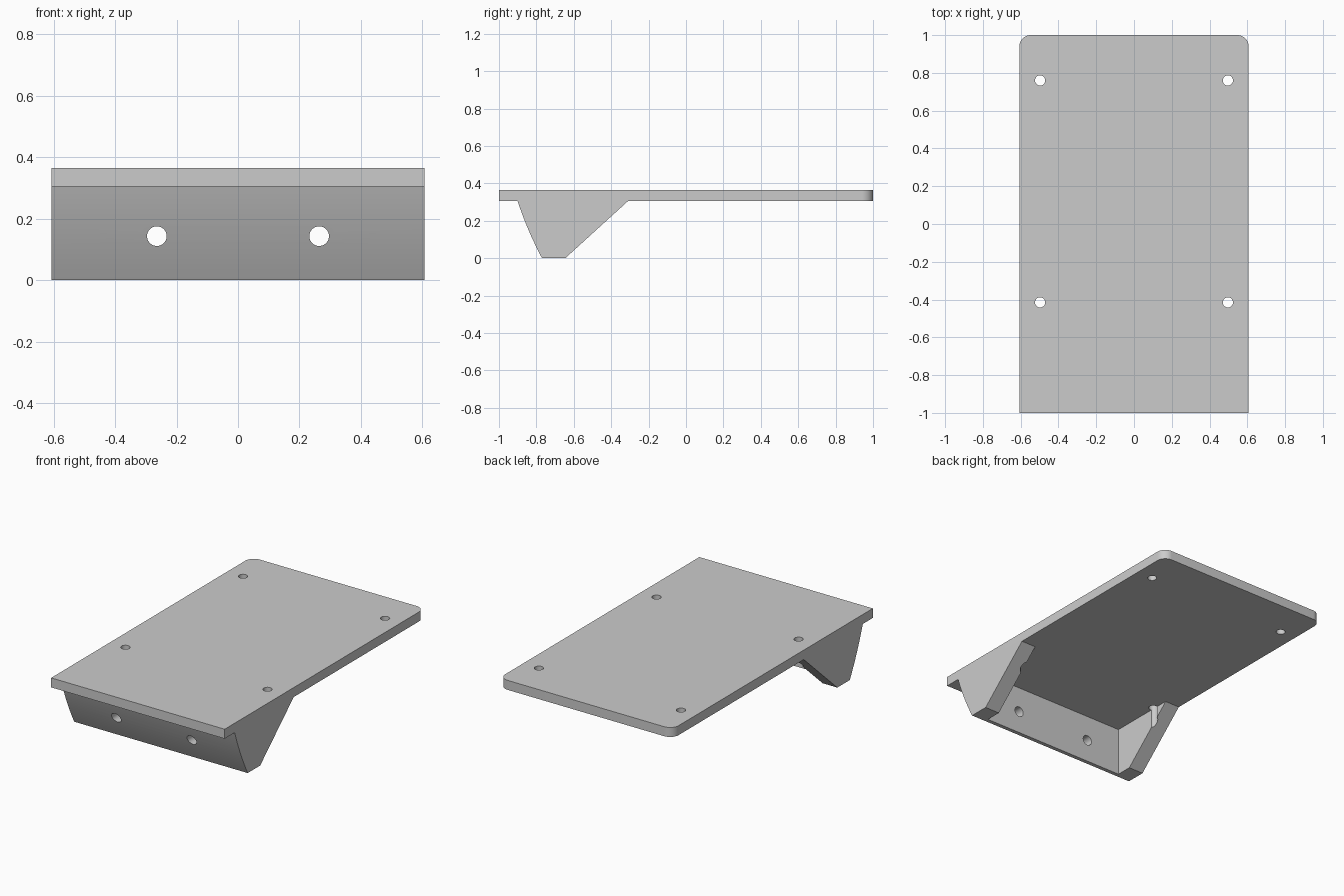
import bpy, bmesh, math

if "Cube" in bpy.data.objects:
    bpy.data.objects.remove(bpy.data.objects["Cube"])

HALF_W = 0.607            # half width of plate and bracket
Z0, Z1 = 0.305, 0.365     # underside and top of plate


def prism(name, pts, to_a, to_b):
    """Extrude a 2D outline between two mappings into 3D."""
    bm = bmesh.new()
    a = [bm.verts.new(to_a(p)) for p in pts]
    b = [bm.verts.new(to_b(p)) for p in pts]
    n = len(pts)
    bm.faces.new(a)
    bm.faces.new(b[::-1])
    for i in range(n):
        j = (i + 1) % n
        bm.faces.new((a[j], a[i], b[i], b[j]))
    bmesh.ops.recalc_face_normals(bm, faces=bm.faces)
    mesh = bpy.data.meshes.new(name)
    bm.to_mesh(mesh)
    bm.free()
    ob = bpy.data.objects.new(name, mesh)
    bpy.context.collection.objects.link(ob)
    return ob


def along_x(name, pts, x0, x1):
    return prism(name, pts, lambda p: (x0, *p), lambda p: (x1, *p))


def along_y(name, pts, y0, y1):
    return prism(name, pts, lambda p: (p[0], y0, p[1]), lambda p: (p[0], y1, p[1]))


def along_z(name, pts, z0, z1):
    return prism(name, pts, lambda p: (*p, z0), lambda p: (*p, z1))


def arc(cx, cy, r, start, end, n):
    return [(cx + r * math.cos(math.radians(start + (end - start) * i / n)),
             cy + r * math.sin(math.radians(start + (end - start) * i / n)))
            for i in range(n + 1)]


def circle(cx, cy, r):
    return arc(cx, cy, r, 0, 360, 32)[:-1]


def boolean(target, tool, operation):
    mod = target.modifiers.new(operation.lower(), 'BOOLEAN')
    mod.operation, mod.solver, mod.object = operation, 'EXACT', tool
    bpy.context.view_layer.objects.active = target
    bpy.ops.object.modifier_apply(modifier=mod.name)
    bpy.data.objects.remove(tool)


# Plate with rounded back corners
R = 0.06
outline = [(-HALF_W, -1), (HALF_W, -1)]
outline += arc(HALF_W - R, 1 - R, R, 0, 90, 10)
outline += arc(-HALF_W + R, 1 - R, R, 90, 180, 10)
plate = along_z("mounting_plate", outline, Z0, Z1)

# Bracket wedge: gently bowed front, flat foot, sloping back
front = []
for i in range(13):
    t = i / 12
    front.append((-0.9 + 0.13 * t - 0.032 * t * (1 - t), Z0 * (1 - t)))
bracket = along_x("bracket", front + [(-0.645, 0), (-0.31, Z0)], -HALF_W, HALF_W)

# Pocket leaves a front wall and two cheeks
pocket = along_x("pocket_cutter", [(-0.745, -0.1), (0, -0.1), (0, 0.5), (-0.745, 0.5)],
                 -0.505, 0.505)
boolean(bracket, pocket, 'DIFFERENCE')
boolean(plate, bracket, 'UNION')

# Screw holes: four through the plate, two through the front wall
for side in (-1, 1):
    for y in (0.76, -0.415):
        boolean(plate, along_z("plate_hole_cutter", circle(side * 0.497, y, 0.027), -0.1, 0.5),
                'DIFFERENCE')
    boolean(plate, along_y("wall_hole_cutter", circle(side * 0.264, 0.143, 0.032), -1.1, -0.7),
            'DIFFERENCE')

plate.name = "plate_with_bracket"
plate.select_set(True)
bpy.context.view_layer.objects.active = plate
bpy.ops.object.shade_smooth_by_angle(angle=math.radians(20))
